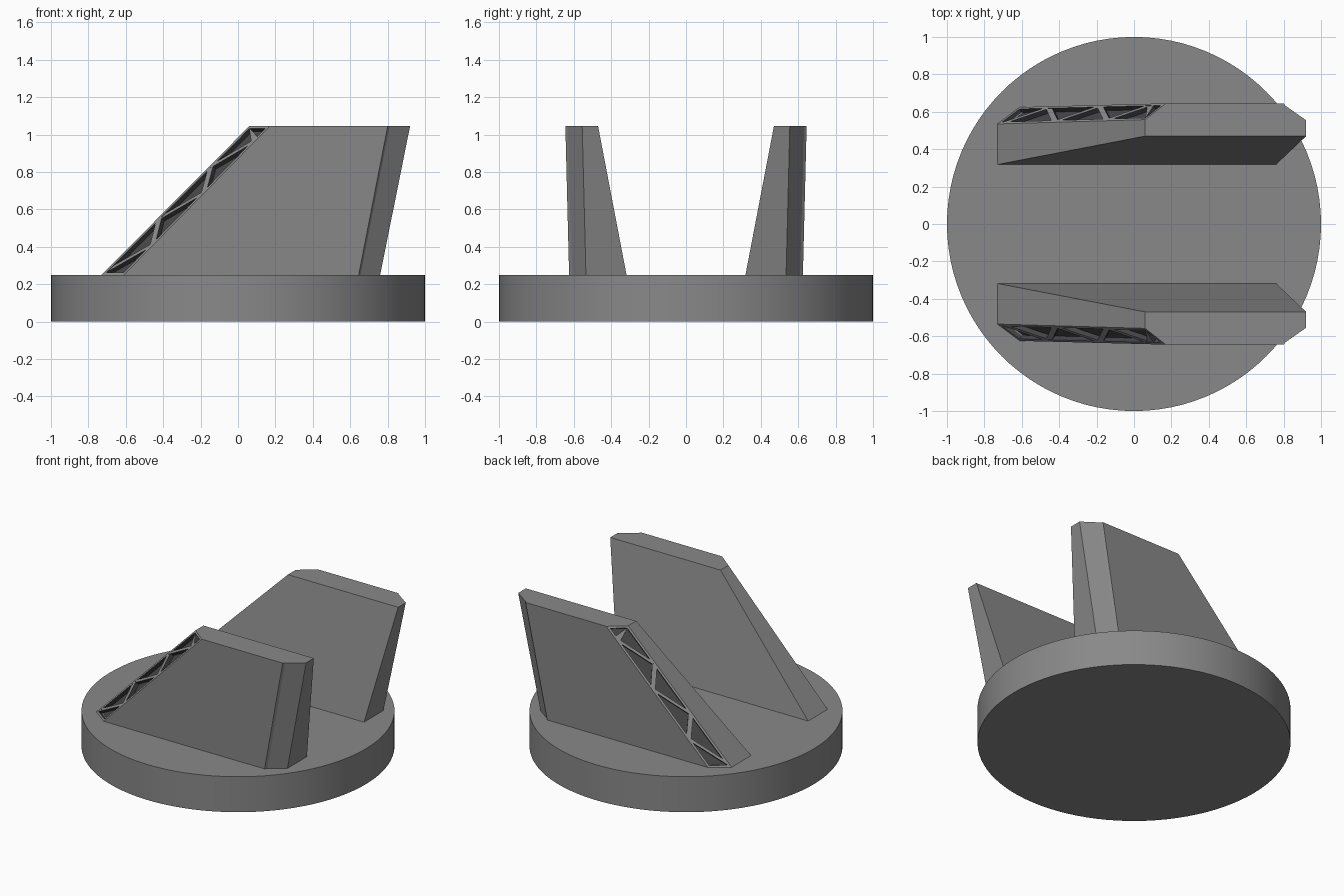
import bpy, bmesh
from mathutils import Vector

if "Cube" in bpy.data.objects:
    bpy.data.objects.remove(bpy.data.objects["Cube"])

# Fin outlines (x, y) at foot and tip; points 1-2 bound the truss edge
FOOT = [(-0.73, 0.318), (-0.73, 0.535), (-0.61, 0.625), (0.645, 0.625),
        (0.655, 0.61), (0.76, 0.535), (0.76, 0.318)]
TIP = [(0.06, 0.47), (0.06, 0.558), (0.17, 0.645), (0.80, 0.645),
       (0.81, 0.632), (0.92, 0.555), (0.92, 0.47)]
Z0, Z1, DEPTH = 0.25, 1.045, 0.03


def material(name, value):
    mat = bpy.data.materials.new(name)
    mat.diffuse_color = (value, value, value, 1)
    mat.use_nodes = True
    mat.node_tree.nodes["Principled BSDF"].inputs["Base Color"].default_value = mat.diffuse_color
    return mat


GREY = material("dark_grey", 0.25)
SHADE = material("channel_shade", 0.06)


def finish(bm, name):
    bmesh.ops.recalc_face_normals(bm, faces=bm.faces)
    me = bpy.data.meshes.new(name)
    bm.to_mesh(me)
    bm.free()
    me.materials.append(GREY)
    me.materials.append(SHADE)
    ob = bpy.data.objects.new(name, me)
    bpy.context.collection.objects.link(ob)


def make_fin(side, name):
    bm = bmesh.new()
    lo = [bm.verts.new((x, y * side, Z0)) for x, y in FOOT]
    hi = [bm.verts.new((x, y * side, Z1)) for x, y in TIP]
    bm.faces.new(lo)
    bm.faces.new(hi)
    n = len(lo)
    faces = [bm.faces.new((lo[i], lo[(i + 1) % n], hi[(i + 1) % n], hi[i])) for i in range(n)]
    bmesh.ops.recalc_face_normals(bm, faces=bm.faces)
    # sunken leading-edge channel
    chan = faces[1]
    normal = chan.normal.copy()
    bmesh.ops.inset_region(bm, faces=[chan], thickness=0.014, use_even_offset=True)
    walls = bmesh.ops.inset_region(bm, faces=[chan], thickness=0.0001)["faces"]
    for v in chan.verts:
        v.co -= normal * DEPTH
    for f in walls + [chan]:
        f.material_index = 1
    finish(bm, name)
    return normal


def make_truss(side, normal, name):
    # zigzag bars laid across the channel
    a, b = (Vector((*FOOT[i], Z0)) for i in (1, 2))
    c, d = (Vector((*TIP[i], Z1)) for i in (1, 2))

    def patch(u, v):
        u = min(max(u, 0.01), 0.99)
        p = a.lerp(c, u).lerp(b.lerp(d, u), v)
        return Vector((p.x, p.y * side, p.z))

    bm = bmesh.new()
    half, step = 0.022, 0.175
    for i in range(6):
        u0, u1 = 0.03 + i * step, 0.03 + (i + 1) * step
        v0, v1 = (0.06, 0.94) if i % 2 == 0 else (0.94, 0.06)
        quad = [patch(u0 - half, v0), patch(u0 + half, v0),
                patch(u1 + half, v1), patch(u1 - half, v1)]
        top = [bm.verts.new(p - normal * 0.001) for p in quad]
        bot = [bm.verts.new(p - normal * DEPTH) for p in quad]
        bm.faces.new(top)
        bm.faces.new(bot)
        for k in range(4):
            m = (k + 1) % 4
            bm.faces.new((top[k], top[m], bot[m], bot[k])).material_index = 1
    finish(bm, name)


# Round base
bpy.ops.mesh.primitive_cylinder_add(vertices=96, radius=1, depth=Z0, location=(0, 0, Z0 / 2))
base = bpy.context.object
base.name = "round_base"
base.data.materials.append(GREY)
bpy.ops.object.shade_smooth_by_angle()

# Mirrored fins with trussed leading edges
for side, label in ((1, "back"), (-1, "front")):
    nrm = make_fin(side, label + "_fin")
    make_truss(side, nrm, label + "_fin_truss")
